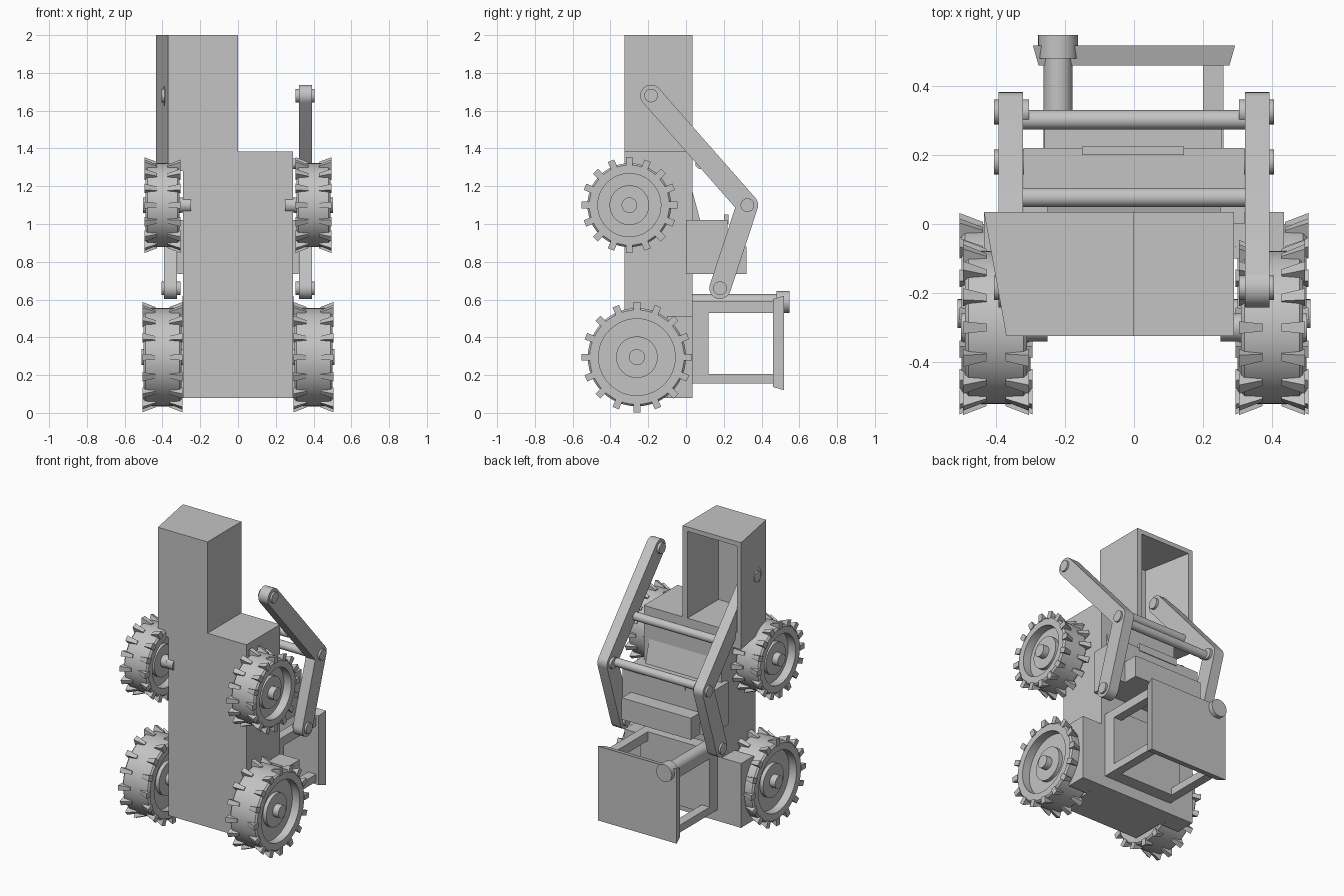
import bpy, bmesh
from math import cos, sin, pi, atan2
from mathutils import Vector, Matrix

cube = bpy.data.objects.get("Cube")
if cube:
    bpy.data.objects.remove(cube, do_unlink=True)

grey = bpy.data.materials.new("plain_grey")
grey.use_nodes = True
grey.diffuse_color = (0.55, 0.55, 0.55, 1)
grey.node_tree.nodes["Principled BSDF"].inputs["Base Color"].default_value = (0.55, 0.55, 0.55, 1)


def finish(name, bm, smooth=False):
    bmesh.ops.recalc_face_normals(bm, faces=bm.faces)
    mesh = bpy.data.meshes.new(name)
    bm.to_mesh(mesh)
    bm.free()
    mesh.materials.append(grey)
    obj = bpy.data.objects.new(name, mesh)
    bpy.context.collection.objects.link(obj)
    if smooth:
        bpy.ops.object.select_all(action='DESELECT')
        obj.select_set(True)
        bpy.context.view_layer.objects.active = obj
        bpy.ops.object.shade_smooth_by_angle(angle=0.6)
    return obj


def prism(name, pts, axis, a, b, smooth=False):
    """Extrude a 2D outline along an axis from a to b."""
    place = {'X': lambda p, t: (t, p[0], p[1]),
             'Y': lambda p, t: (p[0], t, p[1]),
             'Z': lambda p, t: (p[0], p[1], t)}[axis]
    bm = bmesh.new()
    lo = [bm.verts.new(place(p, a)) for p in pts]
    hi = [bm.verts.new(place(p, b)) for p in pts]
    bm.faces.new(lo)
    bm.faces.new(hi)
    for i in range(len(pts)):
        j = (i + 1) % len(pts)
        bm.faces.new((lo[i], lo[j], hi[j], hi[i]))
    return finish(name, bm, smooth)


def box(name, x, y, z):
    return prism(name, [(x[0], y[0]), (x[1], y[0]), (x[1], y[1]), (x[0], y[1])], 'Z', *z)


def arc(c, r, a0, a1, n):
    return [(c[0] + r * cos(a0 + (a1 - a0) * i / n), c[1] + r * sin(a0 + (a1 - a0) * i / n))
            for i in range(n + 1)]


def rod(name, c, r, axis, a, b, n=32):
    return prism(name, arc(c, r, 0, 2 * pi, n)[:-1], axis, a, b, True)


# Body and hollow cab, open at the back
FRONT, BACK = -0.325, 0.035
box("body", (-0.29, 0.29), (FRONT, BACK), (0.08, 1.385))
cab = [(0, BACK), (0, FRONT), (-0.37, FRONT), (-0.435, BACK)]
prism("cab_floor", cab, 'Z', 1.28, 1.385)
prism("cab_walls", cab + [(-0.405, BACK), (-0.34, -0.295), (-0.035, -0.295), (-0.035, BACK)],
      'Z', 1.385, 1.97)
prism("cab_roof", cab, 'Z', 1.97, 2.0)

# Rear equipment box
box("rear_box", (-0.32, 0.32), (0, 0.22), (0.735, 1.02))
box("rear_step", (-0.26, 0.255), (0.2, 0.32), (0.735, 0.88))
box("rear_lip", (-0.15, 0.145), (0.2, 0.225), (1.0, 1.05))
prism("sloped_panel", [(0, 1.02), (0.075, 1.02), (0.035, 1.17), (0, 1.17)], 'X', -0.25, 0.25)

# Open frame with end plate
box("frame_base", (-0.26, 0.26), (0.03, 0.12), (0.155, 0.59))
for side in (-1, 1):
    x = sorted((side * 0.2, side * 0.26))
    box("frame_lower_bar", x, (0.1, 0.47), (0.155, 0.205))
    box("frame_upper_bar", x, (0.1, 0.47), (0.53, 0.59))
plate = box("end_plate", (-0.293, 0.293), (0.46, 0.518), (0.12, 0.62))
for v in plate.data.vertices:
    if v.co.y < 0.48:
        v.co.x *= 0.945
        v.co.z = 0.37 + (v.co.z - 0.37) * 0.93

# Pipe with cap beside the frame
rod("pipe", (-0.22, 0.587), 0.042, 'Y', 0.03, 0.5)
rod("pipe_cap", (-0.22, 0.587), 0.058, 'Y', 0.48, 0.548)

# Bent lift arms with pivot pins
R = 0.057
A, B, C = Vector((-0.185, 1.68)), Vector((0.325, 1.1)), Vector((0.18, 0.66))
d1, d2 = (B - A).normalized(), (C - B).normalized()
n1, n2 = Vector((-d1.y, d1.x)), Vector((-d2.y, d2.x))
t1, t2 = atan2(d1.y, d1.x), atan2(d2.y, d2.x)
inner = B - (n1 + n2) * R / (1 + n1.dot(n2))
outline = (arc(A, R, t1 - pi / 2, t1 - 1.5 * pi, 12) + arc(B, R, t1 + pi / 2, t2 + pi / 2, 6)
           + arc(C, R, t2 + pi / 2, t2 - pi / 2, 12) + [tuple(inner)])
for side, label in ((1, "left"), (-1, "right")):
    prism(label + "_lift_arm", outline, 'X', side * 0.322, side * 0.393, True)
    for p in (A, B, C):
        rod(label + "_arm_pin", p, 0.036, 'X', side * 0.305, side * 0.406, 24)
rod("upper_cross_bar", (0.077, 1.32), 0.028, 'X', -0.33, 0.33)
rod("lower_cross_bar", (0.302, 1.1), 0.028, 'X', -0.33, 0.33)


# Wheels: a turned tyre with dished hub, plus wedge lugs on both edges
def wheel(name, x, y, z, r, rim, hub, cap, half):
    bm = bmesh.new()
    side = [(half + 0.012, 0), (half + 0.012, cap), (half - 0.03, cap), (half - 0.03, hub),
            (half - 0.055, hub), (half - 0.055, rim), (half, rim), (half, r - 0.01), (half - 0.01, r)]
    profile = side + [(-a, b) for a, b in reversed(side)]
    verts = [bm.verts.new((a, b, 0)) for a, b in profile]
    edges = [bm.edges.new(pair) for pair in zip(verts, verts[1:])]
    bmesh.ops.spin(bm, geom=verts + edges, cent=(0, 0, 0), axis=(1, 0, 0),
                   angle=2 * pi, steps=48, use_duplicate=False)
    bmesh.ops.remove_doubles(bm, verts=bm.verts, dist=0.0005)
    count = 16
    for i in range(count):
        turn = Matrix.Rotation(2 * pi * i / count, 4, 'X')
        for s in (-1, 1):
            for v in bmesh.ops.create_cube(bm, size=1)['verts']:
                outer, top = v.co.x * s > 0, v.co.z > 0
                width = 0.036 if outer else 0.022
                height = (0.032 if outer else 0.006) if top else -0.015
                v.co = turn @ Vector((s * (half + 0.006 if outer else half - 0.062),
                                      v.co.y * width, r + height))
    bmesh.ops.translate(bm, verts=bm.verts, vec=(x, y, z))
    return finish(name, bm, True)


for s, label in ((1, "left"), (-1, "right")):
    wheel(label + "_upper_wheel", s * 0.4, -0.3, 1.1, 0.222, 0.167, 0.105, 0.041, 0.09)
    wheel(label + "_lower_wheel", s * 0.4, -0.26, 0.295, 0.26, 0.203, 0.11, 0.042, 0.1)
    rod(label + "_upper_axle", (-0.3, 1.1), 0.04, 'X', s * 0.25, s * 0.4)
    rod(label + "_lower_axle", (-0.26, 0.295), 0.042, 'X', s * 0.25, s * 0.4)
    box(label + "_fender_block", sorted((s * 0.28, s * 0.435)), (-0.1, BACK), (0.08, 0.513))
